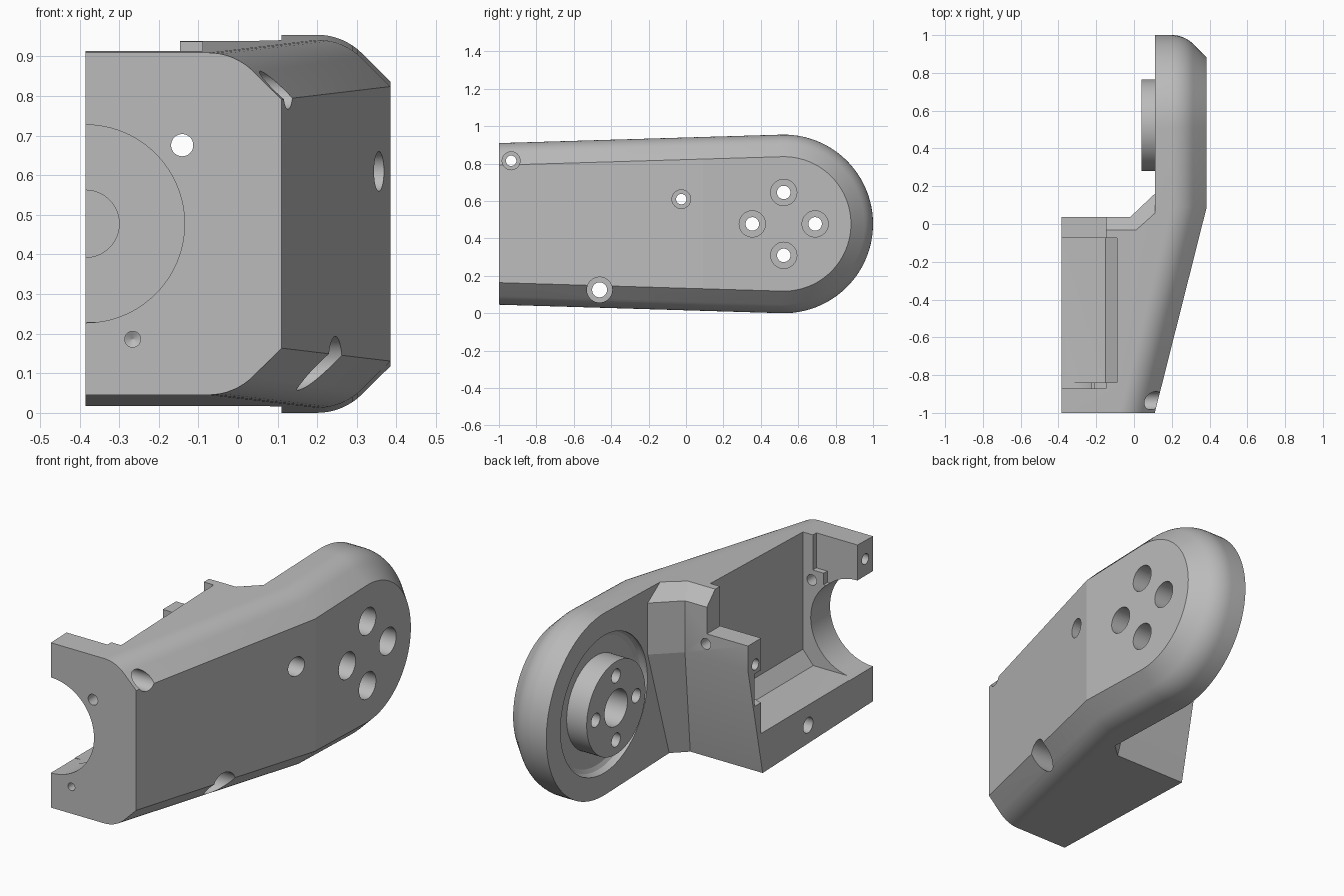
import bpy, bmesh, math
from math import sin, cos, tan, pi

if "Cube" in bpy.data.objects:
    bpy.data.objects.remove(bpy.data.objects["Cube"], do_unlink=True)

grey = bpy.data.materials.new("plain grey")
grey.use_nodes = True
grey.diffuse_color = (0.5, 0.5, 0.5, 1)
grey.node_tree.nodes["Principled BSDF"].inputs["Base Color"].default_value = (0.5, 0.5, 0.5, 1)


def loft(name, rings, split=None):
    """Skin closed rings of points and cap both ends; split cuts the last cap."""
    bm = bmesh.new()
    vs = [[bm.verts.new(p) for p in ring] for ring in rings]
    n = len(vs[0])
    for a, b in zip(vs, vs[1:]):
        for i in range(n):
            j = (i + 1) % n
            bm.faces.new((a[i], a[j], b[j], b[i]))
    bm.faces.new(vs[0][::-1])
    cap = bm.faces.new(vs[-1])
    if split:
        bmesh.utils.face_split(cap, vs[-1][split[0]], vs[-1][split[1]])
    bmesh.ops.recalc_face_normals(bm, faces=bm.faces)
    mesh = bpy.data.meshes.new(name)
    bm.to_mesh(mesh)
    bm.free()
    ob = bpy.data.objects.new(name, mesh)
    bpy.context.collection.objects.link(ob)
    mesh.materials.append(grey)
    return ob


def lathe(name, axis, u, z, profile, seg=48):
    """Round solid along x or y from (position, radius) pairs; u is the other flat coordinate."""
    rings = []
    for pos, r in profile:
        ring = []
        for i in range(seg):
            t = 2 * pi * i / seg
            a, h = u + r * cos(t), z + r * sin(t)
            ring.append((pos, a, h) if axis == "x" else (a, pos, h))
        rings.append(ring)
    return loft(name, rings)


def prism(name, xz, y0, y1):
    return loft(name, [[(x, y, z) for x, z in xz] for y in (y0, y1)])


def combine(tool, operation="DIFFERENCE"):
    mod = body.modifiers.new(tool.name, "BOOLEAN")
    mod.operation = operation
    mod.solver = "EXACT"
    mod.object = tool
    bpy.context.view_layer.objects.active = body
    bpy.ops.object.modifier_apply(modifier=mod.name)
    bpy.data.objects.remove(tool, do_unlink=True)


# Main shell: tapered outline with a round end and a softened outer rim
FRONT, BEND, INNER, OPEN = -1.0, 0.09, 0.11, -0.385
CY, CZ, R, TAPER = 0.5225, 0.4775, 0.4775, 0.03


def outline(inset):
    r = R - inset
    half = lambda y: r / cos(TAPER) + (y - CY) * tan(TAPER)
    pts = [(FRONT, CZ + half(FRONT)), (BEND, CZ + half(BEND))]
    for i in range(49):
        t = (pi / 2 + TAPER) * (1 - i / 24)
        pts.append((CY + r * cos(t), CZ + r * sin(t)))
    return pts + [(BEND, CZ - half(BEND)), (FRONT, CZ - half(FRONT))]


def outer_x(y):
    return 0.385 if y >= BEND else INNER + 0.275 * (y - FRONT) / (BEND - FRONT)


rim = [(0.16 * (1 - cos(t)), 0.185 - 0.16 * sin(t)) for t in [pi / 4 * i / 8 for i in range(9)]]
rim.append((0.118, 0))
rings = [[(OPEN, y, z) for y, z in outline(0)]]
rings += [[(outer_x(y) - back, y, z) for y, z in outline(inset)] for inset, back in rim]
body = loft("arm_housing", rings, split=(1, 51))

# Clear the space behind the middle wall, leaving its sloped back and gusset
rings = []
for z, y in [(-0.1, -0.11), (0.6, 0.037), (0.87, 0.037), (1.0, -0.093)]:
    corner = -0.02 - 0.45 * (y - 0.037)
    rings.append([(-0.6, y, z), (corner, y, z), (INNER, y + INNER - corner - 0.007, z),
                  (INNER, 1.2, z), (-0.6, 1.2, z)])
combine(loft("rear_clearance", rings))

# Pocket between the walls, with a chamfered floor, and the lowered ledge
combine(prism("pocket", [(-0.6, 0.23), (-0.15, 0.23), (-0.09, 0.3), (-0.09, 1.2), (-0.6, 1.2)],
              -0.84, -0.073))
combine(prism("ledge", [(-0.6, 0.73), (-0.147, 0.73), (-0.147, 1.2), (-0.6, 1.2)], -0.87, 0.3))
combine(prism("wall_step", [(-0.6, 0.67), (-0.21, 0.67), (-0.21, 0.8), (-0.6, 0.8)], -0.87, -0.5))

# Half-round opening in the front wall and small seat in the middle wall
combine(lathe("front_opening", "y", OPEN, CZ, [(-1.2, 0.25), (-0.8, 0.25)], 96))
combine(lathe("shaft_seat", "y", OPEN, CZ, [(-0.3, 0.085), (-0.018, 0.085)]))

# Round recess and hub on the inner side of the arm
combine(lathe("hub_recess", "x", CY, CZ,
              [(0, 0.36), (0.125, 0.36), (0.142, 0.35), (0.153, 0.33), (0.156, 0.31)], 96))
combine(lathe("hub", "x", CY, CZ, [(0.04, 0.243), (0.2, 0.243)], 96), "UNION")
combine(lathe("hub_bore", "x", CY, CZ, [(-0.1, 0.095), (0.16, 0.095)]))

# Sideways bolt holes: y, z, small radius, head radius, depth of the head seat
D = 0.168
bolts = [(CY + D, CZ, 0.036, 0.07, 0.24), (CY - D, CZ, 0.036, 0.07, 0.24),
         (CY, CZ + D, 0.036, 0.07, 0.24), (CY, CZ - D, 0.036, 0.07, 0.24),
         (-0.025, 0.61, 0.028, 0.05, 0.22), (-0.935, 0.815, 0.028, 0.048, -0.08),
         (-0.462, 0.125, 0.04, 0.068, 0.02)]
for y, z, small, head, seat in bolts:
    combine(lathe("bolt_hole", "x", y, z, [(-0.6, small), (seat, small), (seat, head), (0.6, head)]))

# Lengthwise pin hole and blind front dimple
combine(lathe("pin_hole", "y", -0.141, 0.676, [(-1.2, 0.028), (0.3, 0.028)]))
combine(lathe("front_dimple", "y", -0.266, 0.186, [(-1.1, 0.02), (-0.95, 0.02), (-0.94, 0.001)]))

bpy.ops.object.select_all(action="DESELECT")
body.select_set(True)
bpy.context.view_layer.objects.active = body
bpy.ops.object.shade_smooth_by_angle(angle=math.radians(12))
